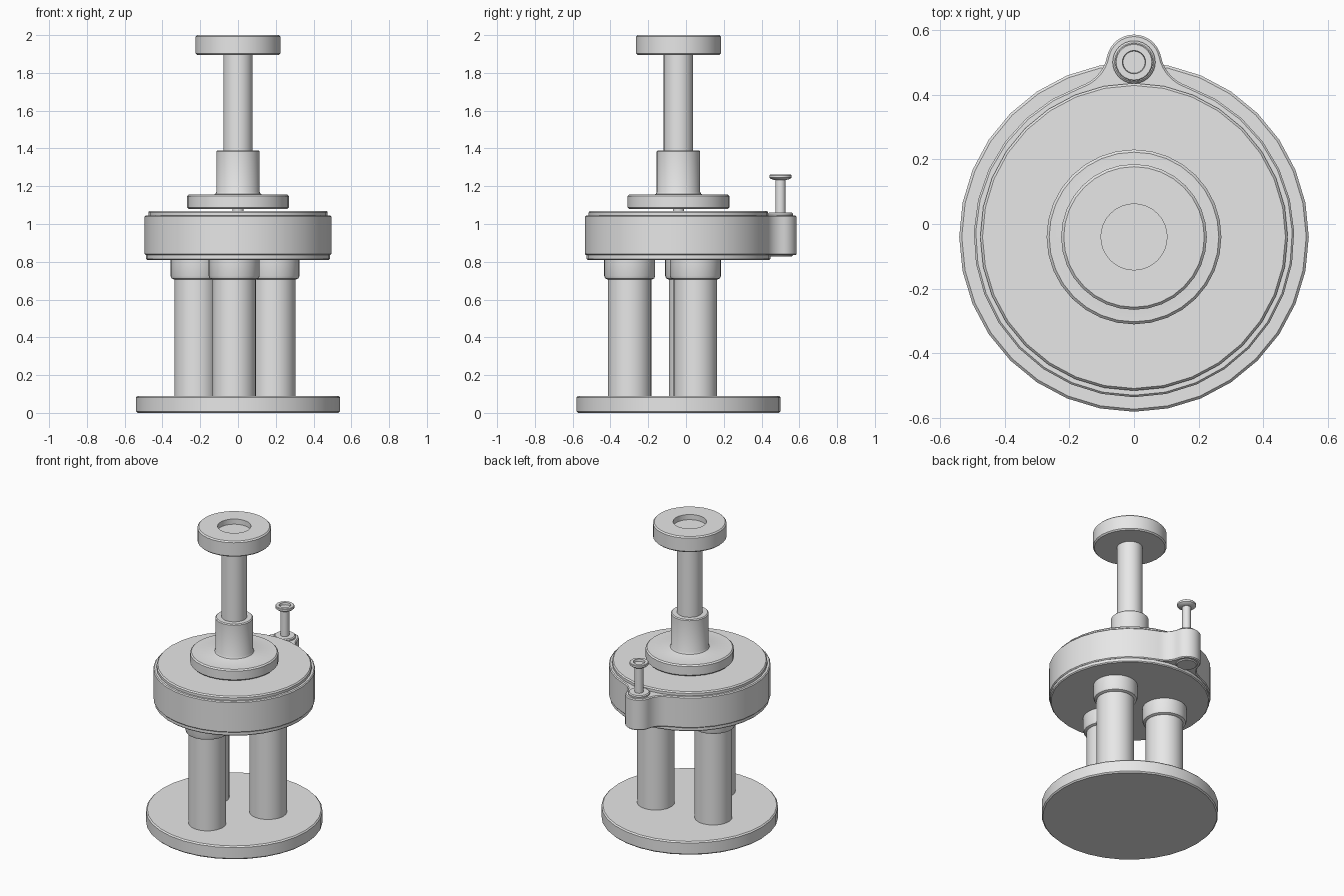
import bpy, bmesh, math

if "Cube" in bpy.data.objects:
    bpy.data.objects.remove(bpy.data.objects["Cube"])

AXIS_Y = -0.04          # centre line of the stand
PIN_Y = 0.50            # centre line of the side pin

grey = bpy.data.materials.new("light_grey")
grey.diffuse_color = (0.8, 0.8, 0.8, 1)
grey.use_nodes = True
grey.node_tree.nodes["Principled BSDF"].inputs["Base Color"].default_value = grey.diffuse_color


def finish(name, bm, loc):
    bmesh.ops.recalc_face_normals(bm, faces=bm.faces)
    mesh = bpy.data.meshes.new(name)
    bm.to_mesh(mesh)
    bm.free()
    mesh.materials.append(grey)
    mesh.shade_smooth()
    mesh.set_sharp_from_angle(angle=math.radians(32))
    obj = bpy.data.objects.new(name, mesh)
    obj.location = loc
    bpy.context.collection.objects.link(obj)
    return obj


def loft(bm, rings):
    """Skin a list of closed vertex rings and cap both ends."""
    n = len(rings[0])
    for a, b in zip(rings, rings[1:]):
        for i in range(n):
            j = (i + 1) % n
            bm.faces.new((a[i], a[j], b[j], b[i]))
    bm.faces.new(rings[0])
    bm.faces.new(rings[-1])


def lathe(name, profile, x=0.0, y=AXIS_Y, sides=32):
    bm = bmesh.new()
    rings = []
    for r, z in profile:
        angles = [2 * math.pi * i / sides for i in range(sides)]
        rings.append([bm.verts.new((r * math.cos(a), r * math.sin(a), z)) for a in angles])
    loft(bm, rings)
    return finish(name, bm, (x, y, 0))


def disc(r, z0, z1, c=0.008):
    """Cylinder profile with chamfered rims."""
    return [(r - c, z0), (r, z0 + c), (r, z1 - c), (r - c, z1)]


# Base plate
lathe("base_plate", disc(0.54, 0.0, 0.09))

# Three columns with sockets under the drum
for i, (x, y) in enumerate([(-0.02, -0.298), (0.19, 0.05), (-0.222, 0.025)]):
    lathe(f"column_{i + 1}", [(0.115, 0.085), (0.115, 0.82)], x, y)
    lathe(f"column_socket_{i + 1}",
          [(0.115, 0.705), (0.13, 0.712), (0.135, 0.725), (0.135, 0.82)], x, y)

# Drum core
lathe("drum", [(0.482, 0.81), (0.488, 0.816), (0.488, 0.85), (0.475, 0.85),
               (0.475, 1.062), (0.468, 1.07)])


# Band around the drum, flowing into a rounded ear at the back
def band_outline(inset):
    R, r, rf, d = 0.495 - inset, 0.085 - inset, 0.12 + inset, PIN_Y - AXIS_Y
    a, b = R + rf, r + rf
    fy = (a * a - b * b + d * d) / (2 * d)
    fx = math.sqrt(a * a - fy * fy)
    ring_a = math.atan2(fy, fx)             # tangent direction on the drum
    ear_a = math.atan2(fy - d, fx)          # tangent direction on the ear

    def arc(cx, cy, rad, a0, a1, n):
        return [(cx + rad * math.cos(a0 + (a1 - a0) * k / n),
                 cy + rad * math.sin(a0 + (a1 - a0) * k / n)) for k in range(n + 1)]

    right = arc(0, 0, R, -math.pi / 2, ring_a, 14)
    right += arc(fx, fy, rf, ring_a + math.pi, ear_a + math.pi, 8)[1:]
    right += arc(0, d, r, ear_a, math.pi / 2, 8)[1:]
    return right + [(-x, y) for x, y in right[-2:0:-1]]


bm = bmesh.new()
loft(bm, [[bm.verts.new((x, y, z)) for x, y in band_outline(inset)]
          for inset, z in [(0.006, 0.835), (0, 0.841), (0, 1.039), (0.006, 1.045)]])
finish("drum_band", bm, (0, AXIS_Y, 0))

# Side pin: boss through the ear, shaft and dished head
lathe("pin_boss", disc(0.066, 0.828, 1.06, 0.006), y=PIN_Y)
lathe("pin_shaft", [(0.027, 1.05), (0.027, 1.245)], y=PIN_Y, sides=24)
lathe("pin_head", [(0.027, 1.232), (0.05, 1.238), (0.058, 1.245), (0.058, 1.258),
                   (0.055, 1.261), (0.036, 1.261), (0.034, 1.247)], y=PIN_Y, sides=24)

# Central spindle: locating stub, flange with hub, rod
lathe("spindle_stub", [(0.03, 1.06), (0.03, 1.09)], sides=24)
lathe("flange_hub", [(0.262, 1.08), (0.27, 1.088), (0.27, 1.147), (0.262, 1.155),
                     (0.13, 1.155), (0.12, 1.159), (0.115, 1.17),
                     (0.115, 1.384), (0.109, 1.39)])
lathe("rod", [(0.078, 1.38), (0.078, 1.90)])

# Knob with a round recess in its top
lathe("knob", [(0.217, 1.895), (0.225, 1.903), (0.225, 1.992), (0.217, 2.0),
               (0.102, 2.0), (0.102, 1.965)])
